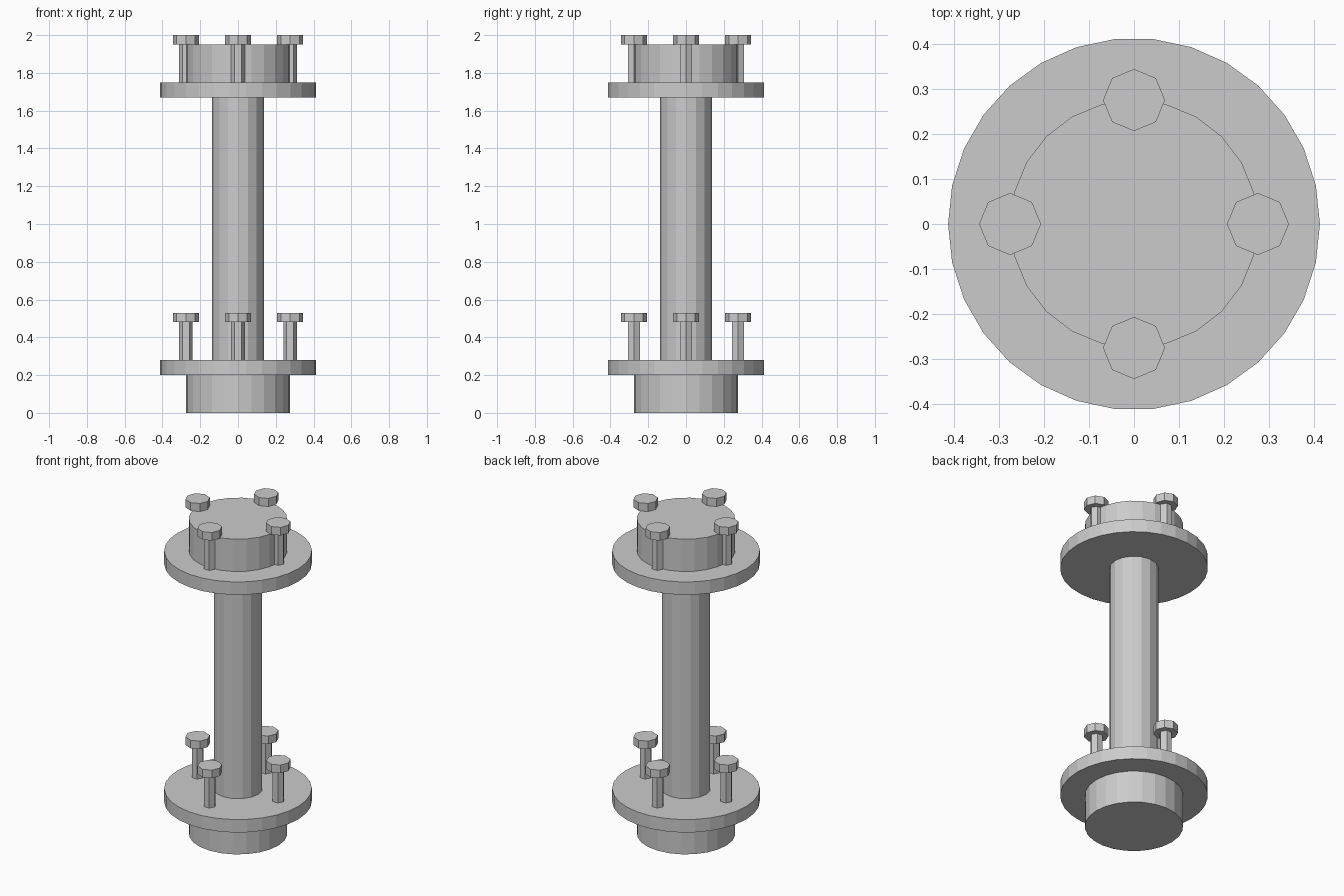
import bpy
import bmesh
from math import cos, sin, pi

cube = bpy.data.objects.get("Cube")
if cube:
    bpy.data.objects.remove(cube)

# One plain grey metal for everything
GREY = (0.6, 0.6, 0.6, 1)
metal = bpy.data.materials.new("grey metal")
metal.use_nodes = True
metal.diffuse_color = GREY
metal.node_tree.nodes["Principled BSDF"].inputs["Base Color"].default_value = GREY


def finish(name, bm):
    bmesh.ops.recalc_face_normals(bm, faces=bm.faces)
    mesh = bpy.data.meshes.new(name)
    bm.to_mesh(mesh)
    bm.free()
    mesh.materials.append(metal)
    obj = bpy.data.objects.new(name, mesh)
    bpy.context.collection.objects.link(obj)
    return obj


def ring(bm, sides, radius, z, x=0, y=0):
    angles = [2 * pi * i / sides for i in range(sides)]
    return [bm.verts.new((x + radius * cos(a), y + radius * sin(a), z)) for a in angles]


def bridge(bm, a, b):
    for i in range(len(a)):
        j = (i + 1) % len(a)
        bm.faces.new((a[i], a[j], b[j], b[i]))


def add_prism(bm, sides, radius, z0, z1, x=0, y=0):
    low, high = ring(bm, sides, radius, z0, x, y), ring(bm, sides, radius, z1, x, y)
    bridge(bm, low, high)
    bm.faces.new(low)
    bm.faces.new(high)


def prism(name, sides, radius, z0, z1):
    bm = bmesh.new()
    add_prism(bm, sides, radius, z0, z1)
    return finish(name, bm)


def hub(name, z0, z1):
    """Collar with a round bore, open at both ends."""
    bm = bmesh.new()
    outer = [ring(bm, 24, HUB_R, z) for z in (z0, z1)]
    inner = [ring(bm, 16, PIPE_R, z) for z in (z0, z1)]
    bridge(bm, *outer)
    bridge(bm, *inner)
    for o, i in zip(outer, inner):
        loops = [bm.edges.get((r[k - 1], r[k])) for r in (o, i) for k in range(len(r))]
        bmesh.ops.bridge_loops(bm, edges=loops)
    return finish(name, bm)


def bolts(name, base):
    """Four bolts standing on a flange, on the hub radius."""
    for k, side in enumerate(("left", "back", "right", "front")):
        x, y = HUB_R * cos(k * pi / 2), HUB_R * sin(k * pi / 2)
        bm = bmesh.new()
        add_prism(bm, 6, 0.036, base, base + 0.2, x, y)
        add_prism(bm, 8, 0.069, base + 0.2, base + 0.25, x, y)
        finish(f"{name}_{side}", bm)


PIPE_R, HUB_R, FLANGE_R = 0.138, 0.276, 0.414

# Pipe between the two flanges
prism("pipe", 16, PIPE_R, 0.28, 1.67)

# Flanges
prism("lower_flange", 30, FLANGE_R, 0.2, 0.28)
prism("upper_flange", 30, FLANGE_R, 1.67, 1.75)

# Bored hubs
hub("lower_hub", 0, 0.2)
hub("upper_hub", 1.75, 1.95)

# Bolts
bolts("lower_bolt", 0.28)
bolts("upper_bolt", 1.75)
